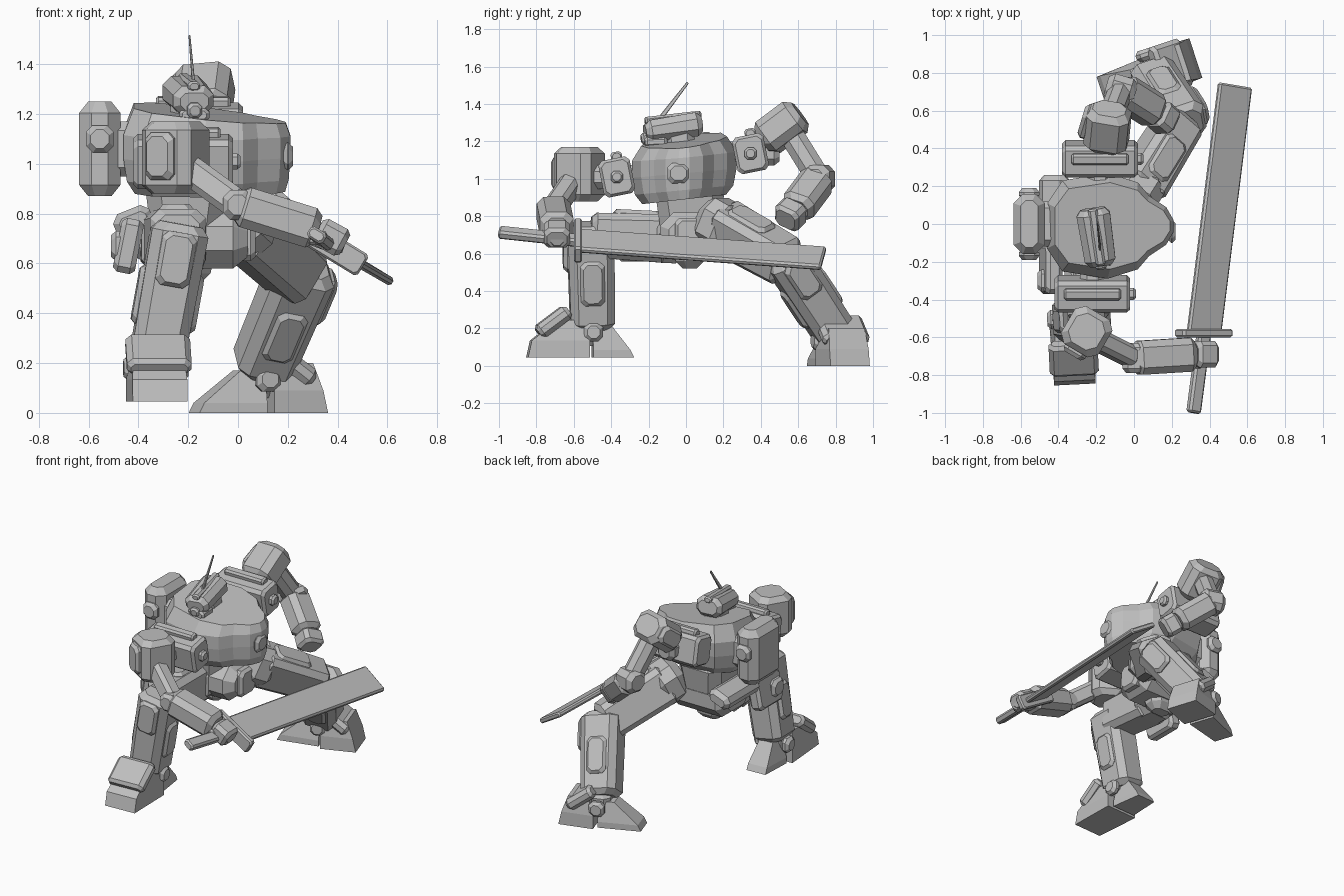
import bpy, bmesh
from mathutils import Vector

X, Y, Z = Vector((1, 0, 0)), Vector((0, 1, 0)), Vector((0, 0, 1))
BOTH = (-1, 1)

default_cube = bpy.data.objects.get("Cube")
if default_cube:
    bpy.data.objects.remove(default_cube, do_unlink=True)

grey = bpy.data.materials.new("armour grey")
grey.use_nodes = True
grey.diffuse_color = (.52, .52, .52, 1)
grey.node_tree.nodes["Principled BSDF"].inputs["Base Color"].default_value = grey.diffuse_color


def at(x, y, z):
    return Vector((x, y, z))


def loft(name, rings):
    """Skin a list of equal-sized point rings and cap both ends."""
    bm = bmesh.new()
    rows = [[bm.verts.new(point) for point in ring] for ring in rings]
    for low, high in zip(rows, rows[1:]):
        for i in range(len(low)):
            bm.faces.new((low[i - 1], low[i], high[i], high[i - 1]))
    bm.faces.new(rows[0])
    bm.faces.new(rows[-1])
    bmesh.ops.recalc_face_normals(bm, faces=bm.faces)
    mesh = bpy.data.meshes.new(name)
    bm.to_mesh(mesh)
    bm.free()
    mesh.materials.append(grey)
    bpy.context.collection.objects.link(bpy.data.objects.new(name, mesh))


def frame(start, end, side):
    along = (end - start).normalized()
    across = (side - along * side.dot(along)).normalized()
    return across, along.cross(across), along


def beam(name, start, end, width, depth, side=X, cut=.03, taper=1):
    """Chamfered block between two points; width runs along side."""
    across, out, along = frame(start, end, side)
    length = (end - start).length
    edge = min(cut, length * .45)
    rings = []
    for step, inset in ((0, cut), (edge, 0), (length - edge, 0), (length, cut)):
        scale = (1 + (taper - 1) * step / length) / 2
        u = width * scale - inset * .8
        v = depth * scale - inset * .8
        k = min(cut * 1.2, u * .6, v * .6)
        quarter = [(u, v - k), (u - k, v)]
        upper = quarter + [(-p, q) for p, q in reversed(quarter)]
        ring = upper + [(-p, -q) for p, q in upper]
        rings.append([start + along * step + across * p + out * q for p, q in ring])
    loft(name, rings)


def panel(name, centre, normal, along, width, height, thick=.03):
    """Raised plate on a surface, its height following along."""
    rise = normal.normalized() * thick
    beam(name, centre - rise, centre + rise, width, height, rise.cross(along), cut=.02)


def knob(name, centre, axis, radius, thick=.03):
    rise = axis.normalized() * thick
    beam(name, centre - rise, centre + rise, radius * 2, radius * 2, Z, cut=radius * .4)


# Torso: one angular plan outline stacked at several heights, sloping at the top
half = [(.21, .03), (.17, .1), (.08, .16), (.02, .23), (-.14, .28), (-.38, .24), (-.46, .12)]
plan = half + [(x, -y) for x, y in reversed(half)]
levels = [(.89, .8, 0), (.94, .94, 0), (1.03, 1, 0), (1.12, 1, .02), (1.2, .82, .1)]
loft("torso", [[at(x * (1 + size) / 2, y * size - .01, z + y * .09 - slope * (x + .13)) for x, y in plan]
               for z, size, slope in levels])
panel("chest_plate", at(.2, -.04, 1.03), X, Z, width=.12, height=.11, thick=.02)

# Waist and hips
waist = at(-.21, .02, .7)
beam("abdomen", waist + Z * .26, waist, width=.34, depth=.38, cut=.05, taper=.8)
beam("pelvis", waist - X * .2, waist + X * .25, width=.32, depth=.24, side=Y, cut=.06)
beam("crotch", waist, waist - Z * .18, width=.26, depth=.2, cut=.04, taper=.7)
panel("front_skirt", waist + X * .24, X, Z, width=.16, height=.18, thick=.04)
rear = at(-.42, .08, .77)
beam("rear_skirt", rear - Y * .2, rear + Y * .18, width=.16, depth=.1, side=X + Z * .4, cut=.03)
hip_side = at(-.44, -.24, .67)
panel("side_skirt", hip_side, X - Z * .2, Z, width=.26, height=.22, thick=.045)
panel("side_skirt_box", hip_side - X * .04 - Y * .06, X, Z, width=.12, height=.12, thick=.03)

# Backpack
pack = at(-.555, 0, 1.06)
beam("backpack", pack - Z * .19, pack + Z * .19, width=.165, depth=.32, cut=.045)
beam("backpack_mount", pack, pack + X * .16, width=.24, depth=.22, side=Y)
for s in BOTH:
    knob("backpack_knob", pack + Y * .16 * s + Z * .04, Y, radius=.055)

# Head, turned to the side of the body
nape, face = at(-.22, .08, 1.295), at(-.175, -.22, 1.25)
brow = face + Z * .06
gaze = face - nape
beam("neck", at(-.2, -.03, 1.15), nape.lerp(face, .4), width=.14, depth=.16)
beam("head", nape, face, width=.18, depth=.13, cut=.03, taper=.9)
beam("head_crest", nape + Z * .05, brow, width=.05, depth=.04, cut=.01)
beam("jaw", face + Y * .12 - Z * .05, face - Z * .055, width=.12, depth=.06, cut=.015)
knob("snout", face - Z * .035, gaze, radius=.03, thick=.02)
beam("antenna", brow + Y * .05 - Z * .03, at(-.195, .01, 1.515), width=.014, depth=.028, cut=.003, taper=.5)

# Shoulder joints
for tag, joint in (("right", at(-.22, -.37, 1.01)), ("left", at(-.18, .345, 1.135))):
    tilt = Y + Z * .2
    tip = joint + X * .2
    beam(tag + "_shoulder", joint - X * .2, tip, width=.17, depth=.2, side=tilt, cut=.018)
    bar = joint + Z * .1
    beam(tag + "_shoulder_bar", bar - X * .15, bar + X * .15, width=.06, depth=.07, side=tilt, cut=.01)
    knob(tag + "_shoulder_knob", tip, X, radius=.032)
    axle = Y * joint.y * .45
    beam(tag + "_shoulder_axle", joint - axle, joint + axle, width=.13, depth=.13)

# Right arm, reaching forward to the sword
pod, elbow, wrist = at(-.25, -.57, 1.03), at(0, -.71, .835), at(.32, -.69, .735)
turned = at(.85, -.5, 0)
outward = turned.cross(Z)
beam("right_pod", pod + Z * .14, pod - Z * .15, width=.23, depth=.23, side=turned, cut=.035)
panel("right_pod_plate", pod + outward * .12, outward, Z, width=.13, height=.19)
beam("right_upper_arm", at(-.2, -.61, .98), elbow, width=.11, depth=.12, side=Y, cut=.02)
knob("right_elbow", elbow, Y, radius=.06, thick=.08)
beam("right_forearm", elbow, wrist, width=.18, depth=.165, side=Y, cut=.03)
palm = wrist + at(.11, 0, -.06)
beam("right_wrist", wrist - X * .05, palm, width=.1, depth=.1, side=Y, cut=.02)
beam("right_hand", wrist, palm, width=.14, depth=.12, side=Y, cut=.02)
thumb = wrist - Y * .05 - Z * .03
beam("right_thumb", thumb - X * .04, thumb + X * .04, width=.05, depth=.06, side=Y, cut=.01)

# Sword, its flat leaning forward
flat = at(.85, -.1, -.52)
pommel, guard, point = at(.315, -1, .715), at(.37, -.58, .67), at(.535, .735, .575)
beam("sword_grip", pommel, guard, width=.075, depth=.05, side=flat, cut=.01)
beam("sword_guard", guard - Y * .02, guard + Y * .025, width=.31, depth=.1, side=flat, cut=.01)
beam("sword_blade", guard, point, width=.205, depth=.035, side=flat, cut=.01)

# Left arm, bent behind
pod_in, pod_out = at(-.15, .41, 1.2), at(-.13, .61, 1.35)
elbow, wrist = at(-.07, .71, 1), at(.12, .59, .84)
pod_side = X - Y * .3
beam("left_pod", pod_in, pod_out, width=.23, depth=.19, side=pod_side, cut=.035)
panel("left_pod_plate", pod_in.lerp(pod_out, .5) - pod_side * .11, pod_side, pod_out - pod_in, width=.12, height=.18)
beam("left_upper_arm", pod_in.lerp(pod_out, .6), elbow, width=.12, depth=.13)
knob("left_elbow", elbow, pod_side, radius=.075, thick=.08)
beam("left_forearm", elbow, wrist, width=.16, depth=.18, side=X + Z)
beam("left_hand", wrist, wrist + at(.07, -.06, -.06), width=.14, depth=.15, side=X + Z, cut=.02)


def leg(tag, hip, knee, ankle, facing, ground, toe, heel):
    """Thigh, shin and foot; facing is where the knee and toes point."""
    ahead = facing.normalized()
    lateral = Z.cross(ahead)
    knob(tag + "_hip", hip, knee - hip, radius=.13, thick=.1)
    beam(tag + "_thigh", hip, knee, width=.24, depth=.26, side=lateral, cut=.03, taper=.92)
    across, out, along = frame(hip, knee, lateral)
    above = out if out.z > 0 else -out
    panel(tag + "_thigh_plate", hip.lerp(knee, .4) + above * .12, above, along, width=.14, height=.26, thick=.025)

    # Shin a straight block with plates on both sides and a knee pad
    across, out, along = frame(knee, ankle, lateral)
    top = knee - along * .06
    middle = top.lerp(ankle, .54)
    front = out if out.dot(ahead) > 0 else -out
    beam(tag + "_shin", top, ankle, width=.23, depth=.25, side=lateral, cut=.035, taper=.94)
    for normal in (across, -across):
        panel(tag + "_shin_plate", middle + normal * .11, normal, along, width=.13, height=.24, thick=.02)
    panel(tag + "_knee_pad", top.lerp(ankle, .25) + front * .12, front, along, width=.14, height=.22)

    # Foot in two sloped halves around the ankle
    sole = at(ankle.x, ankle.y, ground)

    def half_foot(name, direction, rows):
        loft(name, [[sole + direction * reach + lateral * wide * s + Z * rise
                     for s, reach, wide in ((-1, near, root), (-1, far, tip), (1, far, tip), (1, near, root))]
                    for near, far, root, tip, rise in rows])

    half_foot(tag + "_toe", ahead, [(.02, toe, .12, .11, 0), (.02, toe - .02, .12, .11, .09),
                                    (.06, .19, .09, .1, .2)])
    half_foot(tag + "_heel", -ahead, [(0, heel, .09, .07, 0), (0, heel - .02, .09, .07, .04),
                                      (0, .1, .06, .05, .17)])
    guard = sole + ahead * (toe - .14) + Z * .19
    slope = ahead * .08 - Z * .06
    beam(tag + "_ankle_guard", guard - slope, guard + slope, width=.26, depth=.08, side=lateral, cut=.02)
    beam(tag + "_ankle", sole + Z * .06, ankle + Z * .05, width=.14, depth=.14, side=lateral)
    for s in BOTH:
        knob(tag + "_ankle_knob", sole + lateral * .1 * s + Z * .135, lateral, radius=.05)


leg("right", hip=at(-.26, -.1, .68), knee=at(-.24, -.51, .7), ankle=at(-.33, -.5, .2),
    facing=X * .05 - Y, ground=.045, toe=.35, heel=.22)
leg("left", hip=at(.02, .18, .76), knee=at(.25, .55, .55), ankle=at(.09, .8, .17),
    facing=X + Y * .33, ground=0, toe=.25, heel=.28)
